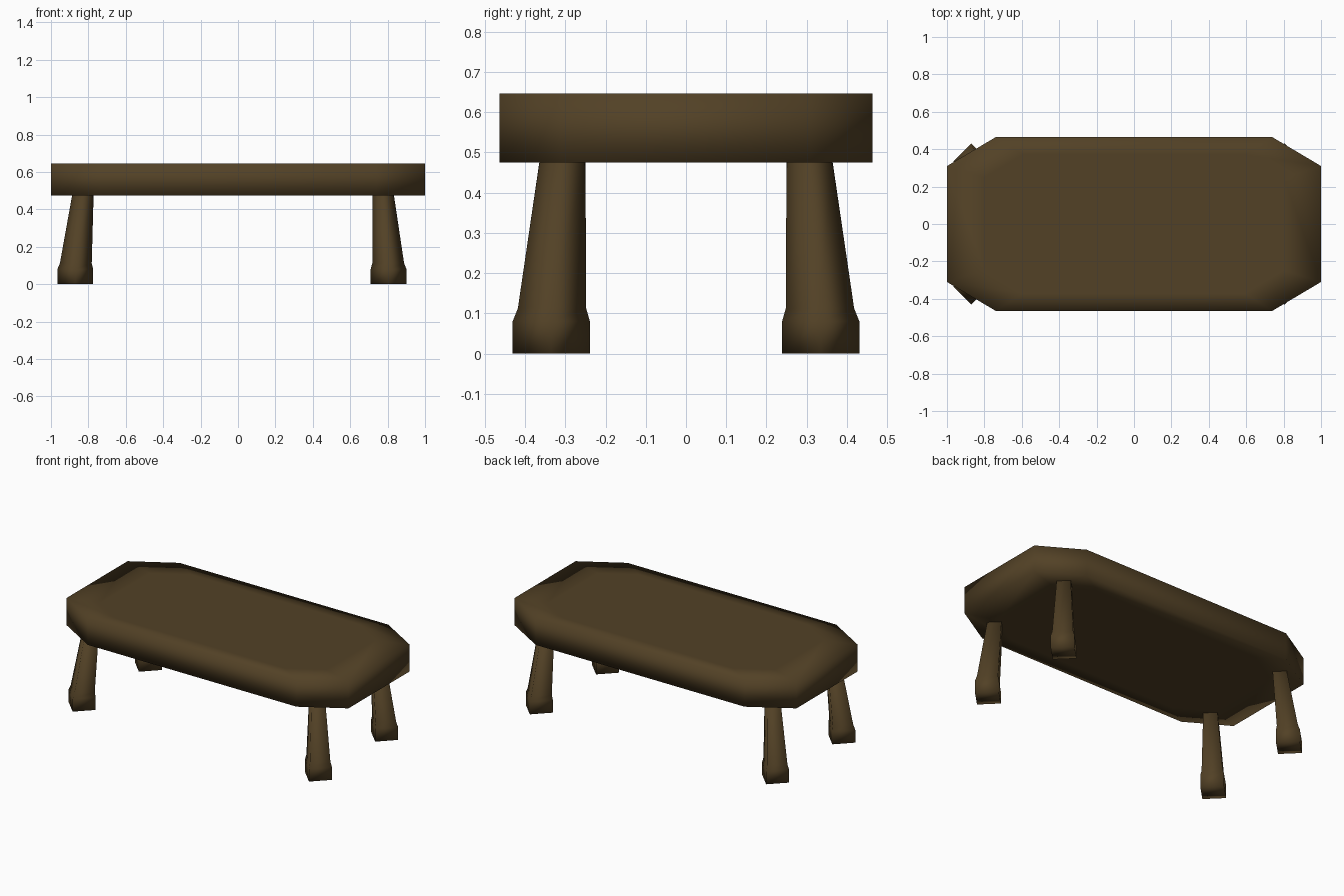
import bpy, bmesh
from math import cos, sin, tau

if "Cube" in bpy.data.objects:
    bpy.data.objects.remove(bpy.data.objects["Cube"])

wood = bpy.data.materials.new("dark_brown_wood")
wood.use_nodes = True
BROWN = (0.085, 0.053, 0.019, 1)
wood.diffuse_color = BROWN
wood.node_tree.nodes["Principled BSDF"].inputs["Base Color"].default_value = BROWN


def loft(name, rings):
    """Skin a list of equal rings, cap both ends and shade smooth."""
    bm = bmesh.new()
    loops = [[bm.verts.new(p) for p in ring] for ring in rings]
    n = len(loops[0])
    for low, high in zip(loops, loops[1:]):
        for i in range(n):
            j = (i + 1) % n
            bm.faces.new((low[i], low[j], high[j], high[i]))
    bm.faces.new(loops[0][::-1])
    bm.faces.new(loops[-1])
    bmesh.ops.recalc_face_normals(bm, faces=bm.faces)
    for face in bm.faces:
        face.smooth = True
    mesh = bpy.data.meshes.new(name)
    bm.to_mesh(mesh)
    bm.free()
    mesh.materials.append(wood)
    obj = bpy.data.objects.new(name, mesh)
    bpy.context.collection.objects.link(obj)
    return obj


# Table top: an octagonal slab with an inset panel above and below
corner = [(1, 0.31), (0.74, 0.464)]
outline = (corner + [(-x, y) for x, y in corner[::-1]]
           + [(-x, -y) for x, y in corner] + [(x, -y) for x, y in corner[::-1]])
slab = [(0.8, 0.475), (1, 0.475), (1, 0.646), (0.8, 0.646)]
loft("table_top", [[(x * s, y * s, z) for x, y in outline] for s, z in slab])

# Splayed legs: square section turned on its corner, flared into a block foot
# Each level: lean outward (0 at the top, 1 at the floor), radius, height
levels = [(1, 0.096, 0), (1, 0.096, 0.08), (0.93, 0.085, 0.112), (0, 0.057, 0.48)]
for side, sx, top_x, foot_x in (("right", -1, 0.829, 0.87), ("left", 1, 0.776, 0.805)):
    for end, sy in (("front", -1), ("back", 1)):
        rings = []
        for lean, radius, z in levels:
            cx = sx * (top_x + (foot_x - top_x) * lean)
            cy = sy * (0.307 + 0.028 * lean)
            rings.append([(cx + radius * cos(tau * k / 4), cy + radius * sin(tau * k / 4), z)
                          for k in range(4)])
        loft(f"{end}_{side}_leg", rings)
